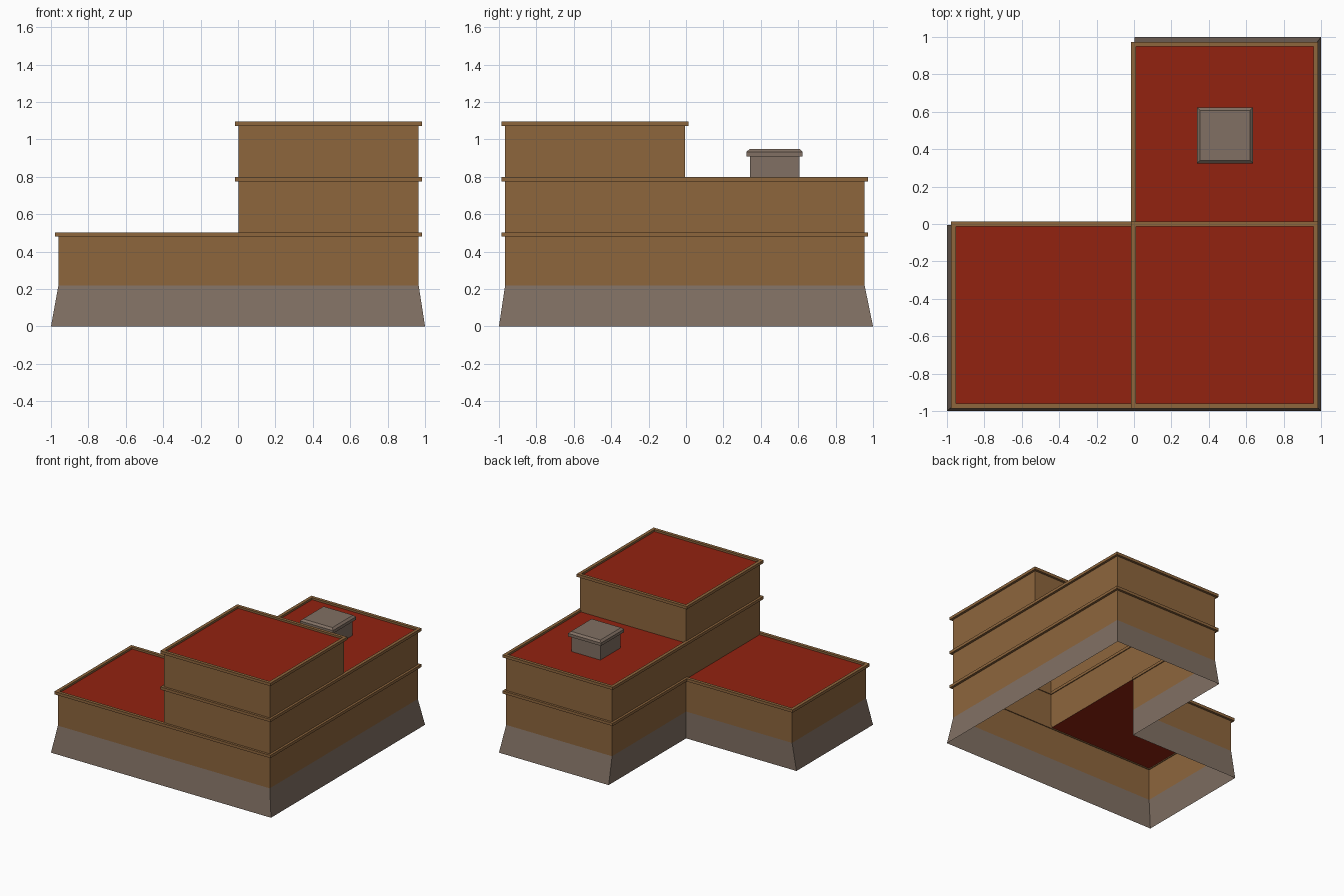
import bpy, bmesh
from mathutils import Vector

if "Cube" in bpy.data.objects:
    bpy.data.objects.remove(bpy.data.objects["Cube"])


def material(name, rgb):
    m = bpy.data.materials.new(name)
    m.diffuse_color = (*rgb, 1)
    m.use_nodes = True
    m.node_tree.nodes["Principled BSDF"].inputs["Base Color"].default_value = m.diffuse_color
    return m


BROWN = material("brown_wall", (0.270, 0.132, 0.046))
GREY = material("grey_stone", (0.218, 0.161, 0.125))
RED = material("red_roof", (0.290, 0.016, 0.005))

# wall lines: left, middle, right / front, middle, back
XL, XM, XR = -0.96, 0.003, 0.966
YF, YM, YB = -0.967, -0.006, 0.955


def rect(x0, y0, x1, y1):
    return [(x0, y0), (x1, y0), (x1, y1), (x0, y1)]


def ell(xl, yf, xr, yb, xm, ym):
    return [(xl, yf), (xr, yf), (xr, yb), (xm, yb), (xm, ym), (xl, ym)]


def offset(pts, d):
    """Mitred outward offset of a counter-clockwise right-angled outline."""
    out = []
    for i, p in enumerate(pts):
        a, b, c = Vector(pts[i - 1]), Vector(p), Vector(pts[(i + 1) % len(pts)])
        e, f = (b - a).normalized(), (c - b).normalized()
        out.append((b.x + d * (e.y + f.y), b.y - d * (e.x + f.x)))
    return out


def loft(name, loops, mat, closed=False, cap_top=False, cap_bottom=False):
    """Skin a list of (outline, z) loops into one object."""
    bm = bmesh.new()
    rows = [[bm.verts.new((x, y, z)) for x, y in pts] for pts, z in loops]
    pairs = list(zip(rows, rows[1:] + rows[:1]))
    for lo, hi in pairs if closed else pairs[:-1]:
        for i in range(len(lo)):
            j = (i + 1) % len(lo)
            bm.faces.new((lo[i], lo[j], hi[j], hi[i]))
    if cap_top:
        bm.faces.new(rows[-1])
    if cap_bottom:
        bm.faces.new(rows[0][::-1])
    me = bpy.data.meshes.new(name)
    bm.to_mesh(me)
    bm.free()
    me.materials.append(mat)
    ob = bpy.data.objects.new(name, me)
    bpy.context.collection.objects.link(ob)
    return ob


def rim(name, pts, z0, z1):
    """Square moulding running round an outline."""
    o, i = offset(pts, 0.019), offset(pts, -0.007)
    loft(name, [(o, z0), (o, z1), (i, z1), (i, z0)], BROWN, closed=True)


lower = ell(XL, YF, XR, YB, XM, YM)
middle = rect(XM, YF, XR, YB)
tower = rect(XM, YF, XR, YM)

# flared stone base, open underneath
loft("stone_base", [(ell(-1, -1, 1, 1, XM, YM), 0), (lower, 0.22)], GREY)

# stacked hollow storeys with a moulding on each
for name, pts, z0, z1 in (("lower", lower, 0.22, 0.503),
                          ("middle", middle, 0.487, 0.799),
                          ("upper", tower, 0.783, 1.095)):
    loft(name + "_walls", [(pts, z0), (pts, z1 - 0.01)], BROWN)
    rim(name + "_rim", pts, z1 - 0.023, z1)

# flat roofs set just below the rims
for name, pts, z in (("side_roof", rect(XL, YF, XM, YM), 0.487),
                     ("back_roof", rect(XM, YM, XR, YB), 0.783),
                     ("tower_roof", tower, 1.079)):
    loft(name, [(pts, z)], RED, cap_top=True)


# roof vent with chamfered cap
def square(h):
    return rect(0.486 - h, 0.474 - h, 0.486 + h, 0.474 + h)


loft("vent_body", [(square(0.132), 0.783), (square(0.132), 0.912)], GREY)
loft("vent_cap", [(square(0.15), 0.91), (square(0.15), 0.934),
                  (square(0.134), 0.949)], GREY, cap_top=True, cap_bottom=True)
